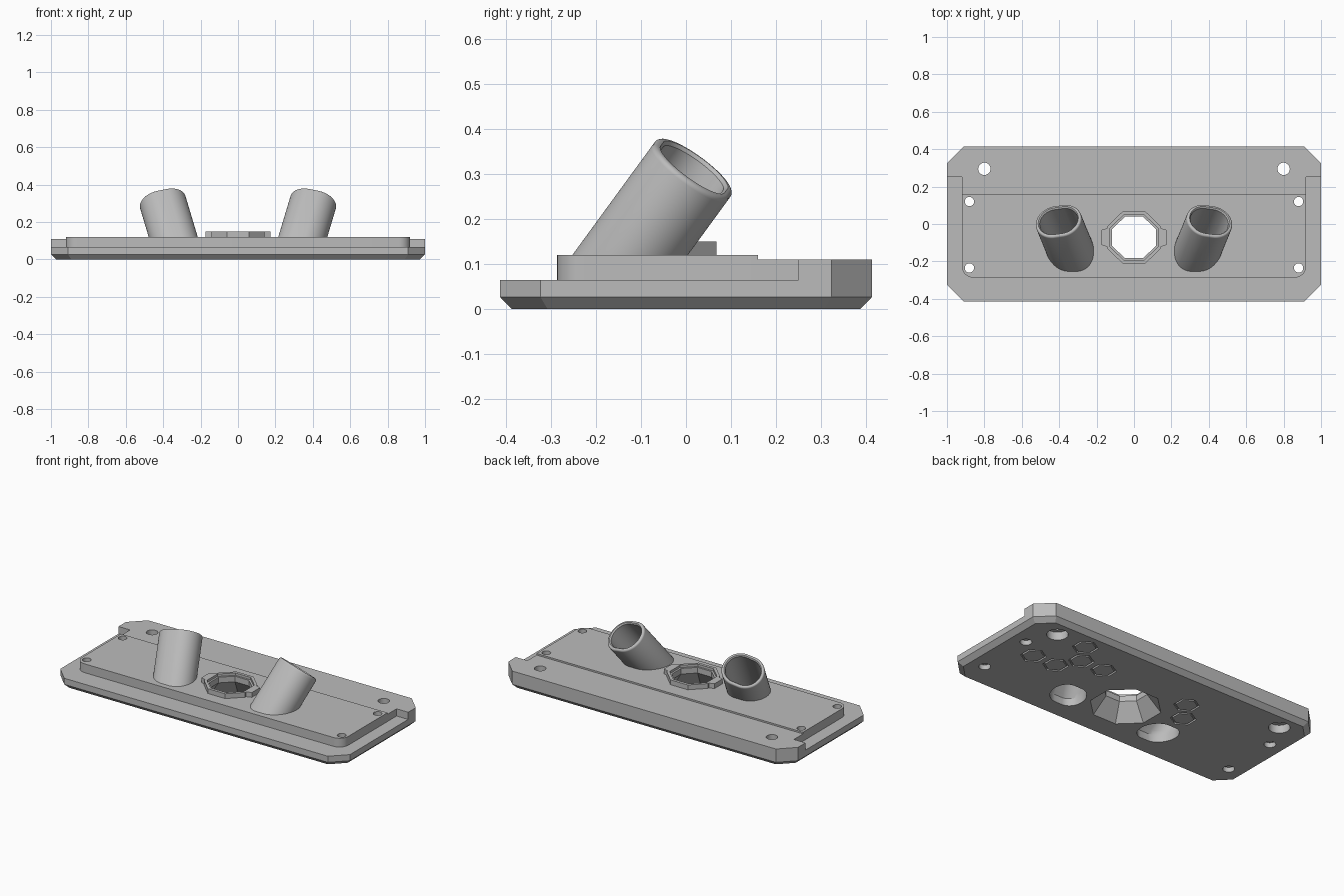
import bpy, bmesh, math
from mathutils import Vector

if "Cube" in bpy.data.objects:
    bpy.data.objects.remove(bpy.data.objects["Cube"], do_unlink=True)

grey = bpy.data.materials.new("plain_grey")
grey.use_nodes = True
grey.diffuse_color = (0.5, 0.5, 0.5, 1)
grey.node_tree.nodes["Principled BSDF"].inputs["Base Color"].default_value = (0.5, 0.5, 0.5, 1)


def loft(bm, rings, ring_closed=False):
    """Skin a list of equal-length loops; cap the ends, or join last to first."""
    loops = [[bm.verts.new(p) for p in ring] for ring in rings]
    pairs = list(zip(loops, loops[1:]))
    if ring_closed:
        pairs.append((loops[-1], loops[0]))
    else:
        bm.faces.new(loops[0])
        bm.faces.new(loops[-1])
    n = len(loops[0])
    for a, b in pairs:
        for i in range(n):
            j = (i + 1) % n
            bm.faces.new((a[i], a[j], b[j], b[i]))


def finish(name, bm):
    bmesh.ops.recalc_face_normals(bm, faces=bm.faces)
    mesh = bpy.data.meshes.new(name)
    bm.to_mesh(mesh)
    bm.free()
    mesh.materials.append(grey)
    ob = bpy.data.objects.new(name, mesh)
    bpy.context.collection.objects.link(ob)
    return ob


def solid(name, rings):
    bm = bmesh.new()
    loft(bm, rings)
    return finish(name, bm)


def at(outline, z):
    return [(x, y, z) for x, y in outline]


def mirrored(half):
    """Complete a right-hand half outline with its left-hand reflection."""
    return half + [(-x, y) for x, y in reversed(half)]


def clipped(w, d, c):
    """Rectangle of half sizes w, d with corners clipped by c."""
    return mirrored([(w - c, -d), (w, c - d), (w, d - c), (w - c, d)])


def ngon(cx, cy, r, n, turn=0.0, sx=1.0):
    step = 2 * math.pi / n
    return [(cx + sx * r * math.cos(turn + i * step), cy + r * math.sin(turn + i * step))
            for i in range(n)]


# Base plate with chamfered underside
base = solid("base_plate", [at(clipped(0.972, 0.388, 0.08), 0),
                            at(clipped(1, 0.414, 0.09), 0.027),
                            at(clipped(1, 0.414, 0.09), 0.065)])

# Rear ledge, notched at both ends
ledge_half = [(0.92, 0.16), (0.92, 0.25), (1, 0.25), (1, 0.324), (0.91, 0.414)]
ledge = solid("rear_ledge", [at(mirrored(ledge_half), z) for z in (0.065, 0.11)])

# Raised panel with rounded front corners
R = 0.06
arc = [(0.92 - R + R * math.sin(i * math.pi / 16), -0.287 + R - R * math.cos(i * math.pi / 16))
       for i in range(9)]
panel = solid("raised_panel", [at(mirrored(arc + [(0.92, 0.16)]), z) for z in (0.065, 0.12)])

# Socket rim: octagon with a tab on each side
SOCKET_Y = -0.072
rim_half = [(0.06, -0.14), (0.142, -0.06), (0.142, -0.05), (0.174, -0.04),
            (0.174, 0.04), (0.142, 0.05), (0.142, 0.06), (0.06, 0.14)]
rim_outline = [(x, y + SOCKET_Y) for x, y in mirrored(rim_half)]
rim = solid("socket_rim", [at(rim_outline, z) for z in (0.12, 0.15)])


# Angled tubes
class TubeFrame:
    def __init__(self, side):
        self.centre = Vector((0.405 * side, 0.018, 0.315))
        self.axis = Vector((0.3 * side, 0.73, 1)).normalized()
        x = Vector((1, 0, 0))
        self.u = (x - self.axis * self.axis.dot(x)).normalized()
        self.v = self.axis.cross(self.u)

    def section(self, r, along=0.0, n=48):
        """Rounded slot section square to the tube axis."""
        pts = []
        for i in range(n):
            a = (i + 0.5) * 2 * math.pi / n
            c = math.cos(a)
            pts.append(self.centre + self.axis * along
                       + self.u * (r * c + math.copysign(0.022, c)) + self.v * r * math.sin(a))
        return pts

    def floor(self, r, z):
        """The same section slid along the axis onto a level plane."""
        return [p - self.axis * ((p.z - z) / self.axis.z) for p in self.section(r)]


frames = {"left_tube": TubeFrame(1), "right_tube": TubeFrame(-1)}
OUTER, BORE, ROUND = 0.104, 0.082, 0.012
tubes = []
for name, f in frames.items():
    rings = [f.floor(OUTER, 0.12)]
    for i in range(6):
        a = i * math.pi / 10
        rings.append(f.section(OUTER - ROUND * (1 - math.cos(a)), ROUND * (math.sin(a) - 1)))
    tubes.append(solid(name, rings))

# All openings collected in one cutter
cut = bmesh.new()
for f in frames.values():
    low = f.floor(BORE, 0.045)
    loft(cut, [[(p.x, p.y, -0.02) for p in low], low, f.section(BORE, -0.008),
               f.section(BORE + 0.008, 0.002), f.section(BORE + 0.008, 0.05)])

# Flared socket opening with an inner step
socket = [(0.205, -0.01), (0.197, 0), (0.12, 0.1), (0.12, 0.135), (0.132, 0.135), (0.132, 0.2)]
loft(cut, [at(ngon(0, SOCKET_Y, r, 8, math.pi / 8, 1.05), z) for r, z in socket])

# Screw holes, wider from below
for side in (-1, 1):
    for x, y, r, wide, depth in ((0.8, 0.295, 0.033, 0.06, 0.05),
                                 (0.88, 0.12, 0.025, 0.033, 0.03),
                                 (0.88, -0.235, 0.025, 0.033, 0.03)):
        steps = ((wide, -0.02), (wide, depth), (r, depth), (r, 0.2))
        loft(cut, [at(ngon(side * x, y, q, 32), z) for q, z in steps])

# Hexagonal grooves underneath
for x, y in ((0.75, 0.03), (0.59, 0.03), (0.51, 0.155), (0.35, 0.155), (0.59, 0.285),
             (-0.25, 0.155), (-0.33, 0.03)):
    section = ((0.073, -0.01), (0.073, 0.01), (0.061, 0.01), (0.061, -0.01))
    loft(cut, [at(ngon(x, y, r, 6, math.pi / 6), z) for r, z in section], True)

cutter = finish("opening_cutter", cut)
cutter.hide_render = True

# Cut every part, then shade
for ob in [base, ledge, panel, rim] + tubes:
    bpy.ops.object.select_all(action='DESELECT')
    bpy.context.view_layer.objects.active = ob
    ob.select_set(True)
    mod = ob.modifiers.new("openings", 'BOOLEAN')
    mod.operation = 'DIFFERENCE'
    mod.solver = 'EXACT'
    mod.object = cutter
    bpy.ops.object.modifier_apply(modifier=mod.name)
    bpy.ops.object.shade_smooth_by_angle(angle=math.radians(30))

bpy.data.objects.remove(cutter, do_unlink=True)
